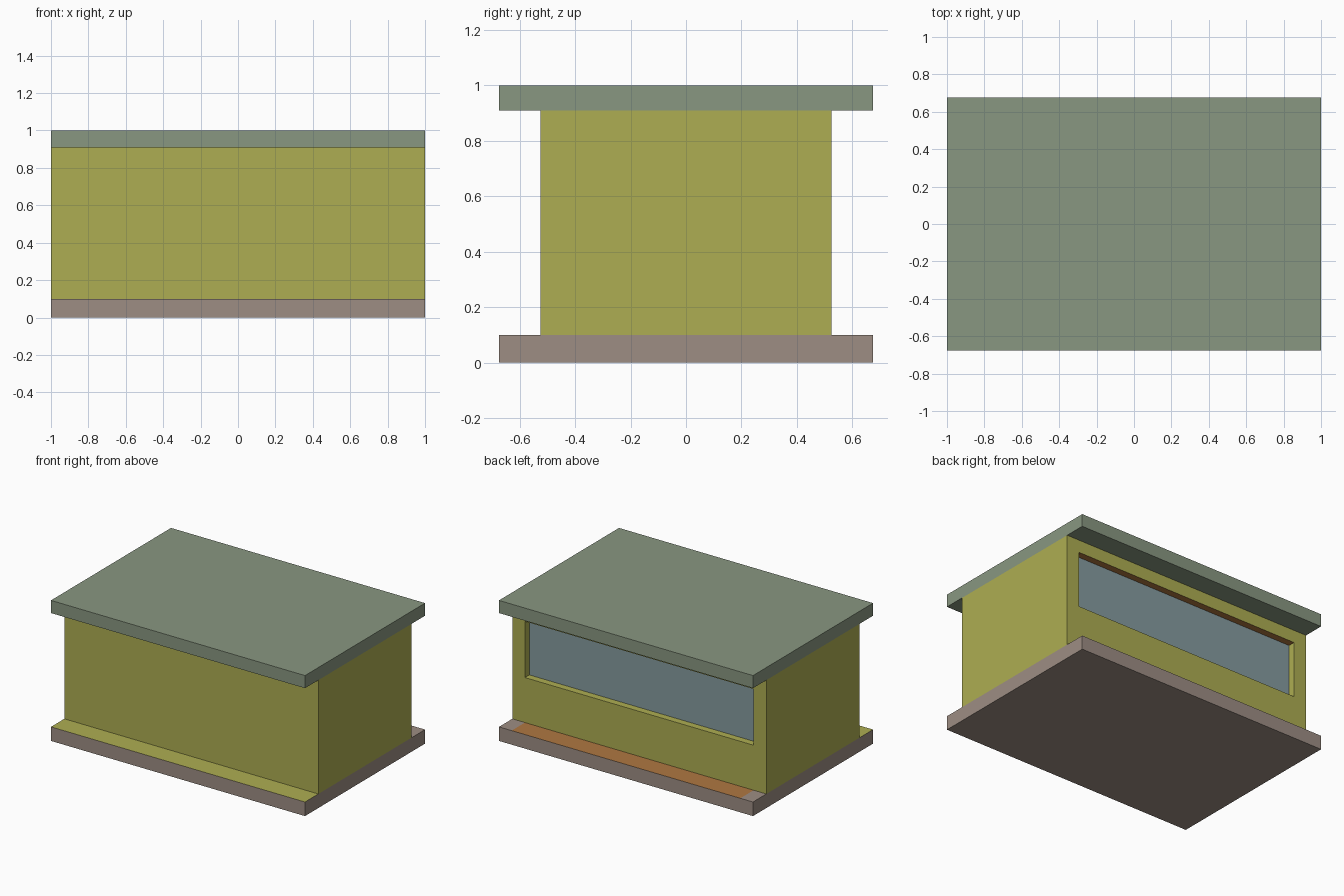
import bpy, bmesh
from mathutils import Vector

if "Cube" in bpy.data.objects:
    bpy.data.objects.remove(bpy.data.objects["Cube"])

HX, HY, WALL_Y = 1.0, 0.675, 0.525
BASE_TOP, WALL_TOP, TOP = 0.10, 0.91, 1.0
WIN_X, WIN_Z0, WIN_Z1, DEPTH = 0.9, 0.42, 0.82, 0.05


def material(name, rgb):
    m = bpy.data.materials.new(name)
    m.diffuse_color = (*rgb, 1)
    m.use_nodes = True
    m.node_tree.nodes["Principled BSDF"].inputs["Base Color"].default_value = m.diffuse_color
    return m


STONE = material("stone", (0.34, 0.27, 0.23))
SAGE = material("sage", (0.25, 0.31, 0.22))
YELLOW = material("yellow", (0.42, 0.42, 0.085))
ORANGE = material("orange", (0.43, 0.185, 0.053))
GLASS = material("glass", (0.24, 0.33, 0.35))


def box(hx, hy, z0, z1):
    bm = bmesh.new()
    bmesh.ops.create_cube(bm, size=1)
    for v in bm.verts:
        v.co = (v.co.x * 2 * hx, v.co.y * 2 * hy, z0 if v.co.z < 0 else z1)
    return bm


def finish(name, bm, *mats):
    bm.normal_update()
    me = bpy.data.meshes.new(name)
    bm.to_mesh(me)
    bm.free()
    for m in mats:
        me.materials.append(m)
    ob = bpy.data.objects.new(name, me)
    bpy.context.collection.objects.link(ob)
    return ob


# Base slab, with a yellow front ledge and an orange back ledge
bm = box(HX, HY, 0, BASE_TOP)
for co, no in [((WIN_X, 0, 0), (1, 0, 0)), ((-WIN_X, 0, 0), (1, 0, 0)),
               ((0, WALL_Y, 0), (0, 1, 0)), ((0, -WALL_Y, 0), (0, 1, 0))]:
    bmesh.ops.bisect_plane(bm, geom=bm.verts[:] + bm.edges[:] + bm.faces[:],
                           plane_co=co, plane_no=no)
bm.normal_update()
for f in bm.faces:
    c = f.calc_center_median()
    if f.normal.z > 0.9:
        if c.y < -WALL_Y:
            f.material_index = 1
        elif c.y > WALL_Y and abs(c.x) < WIN_X:
            f.material_index = 2
finish("base", bm, STONE, YELLOW, ORANGE)

# Walls, with a recessed window opening in the back
bm = box(HX, WALL_Y, BASE_TOP, WALL_TOP)
bm.normal_update()
back = max(bm.faces, key=lambda f: f.normal.y)
bmesh.ops.inset_individual(bm, faces=[back], thickness=0.1)
mid = (BASE_TOP + WALL_TOP) / 2
for v in back.verts:
    v.co = (WIN_X if v.co.x > 0 else -WIN_X, WALL_Y,
            WIN_Z1 if v.co.z > mid else WIN_Z0)
pane = bmesh.ops.extrude_discrete_faces(bm, faces=[back])["faces"][0]
bmesh.ops.translate(bm, verts=pane.verts[:], vec=Vector((0, -DEPTH, 0)))
bmesh.ops.delete(bm, geom=[pane], context='FACES_ONLY')
bm.normal_update()
for f in bm.faces:
    c = f.calc_center_median()
    if abs(c.z - WIN_Z1) < 1e-4:
        f.material_index = 1  # orange head of the opening
finish("walls", bm, YELLOW, ORANGE)

# Window pane
bm = bmesh.new()
y = WALL_Y - DEPTH
bm.faces.new([bm.verts.new(p) for p in (
    (WIN_X, y, WIN_Z0), (-WIN_X, y, WIN_Z0), (-WIN_X, y, WIN_Z1), (WIN_X, y, WIN_Z1))])
finish("window_pane", bm, GLASS)

# Flat roof slab
finish("roof", box(HX, HY, WALL_TOP, TOP), SAGE)
